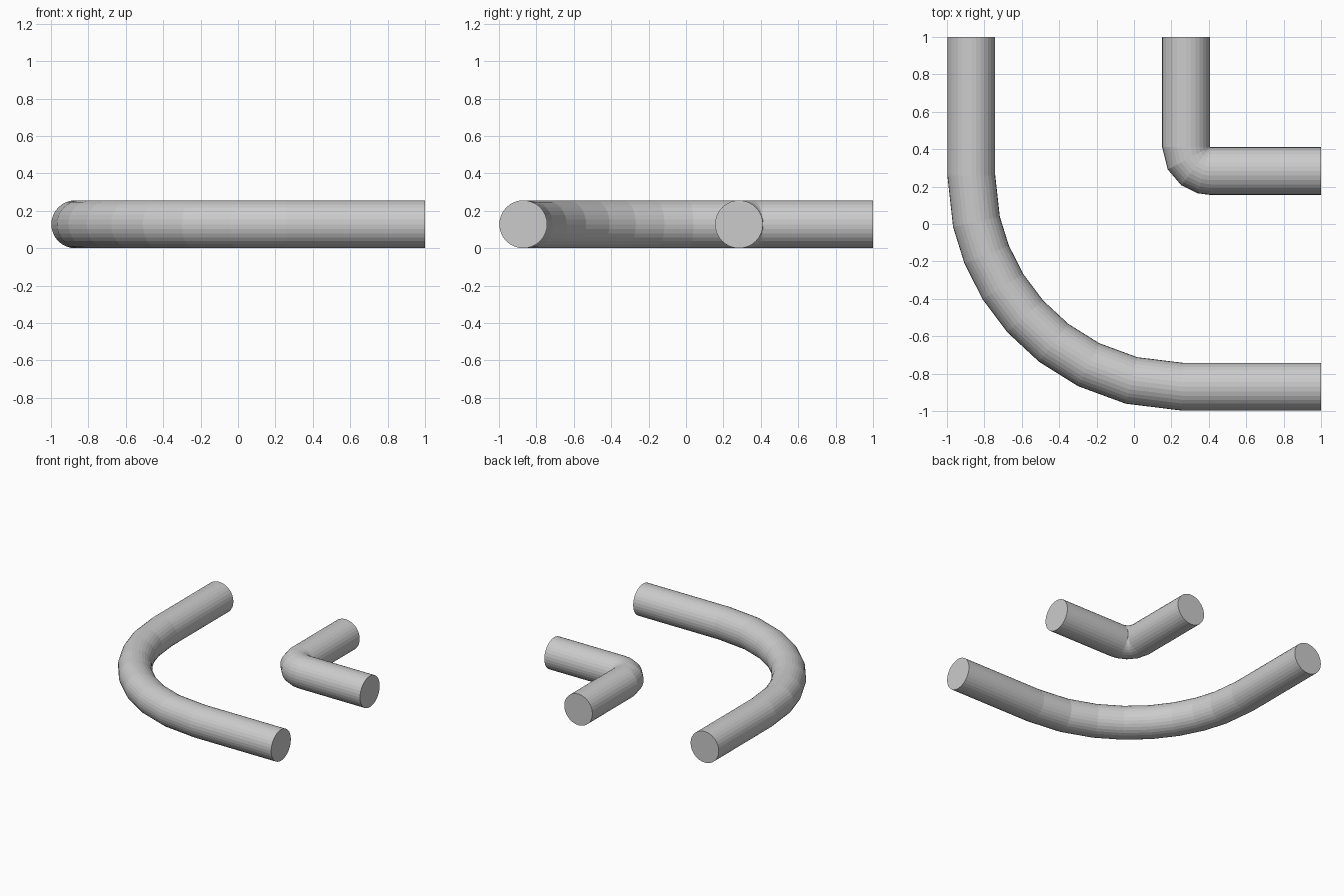
import bpy, bmesh
from math import sin, cos, pi, radians
from mathutils import Vector

if "Cube" in bpy.data.objects:
    bpy.data.objects.remove(bpy.data.objects["Cube"])

R = 0.128      # tube radius
SIDES = 32


def bent_pipe(name, centre, bend, angles):
    """Pipe running from x = 1 round a quarter bend to y = 1, with flat end caps."""
    cx, cy = centre
    # each station: centre point and outward direction of the bend
    stations = [(Vector((1, cy - bend, R)), Vector((0, -1, 0)))]
    for a in angles:
        out = Vector((-sin(radians(a)), -cos(radians(a)), 0))
        stations.append((Vector((cx, cy, R)) + out * bend, out))
    stations.append((Vector((cx - bend, 1, R)), Vector((-1, 0, 0))))

    bm = bmesh.new()
    rings = []
    for p, out in stations:
        rings.append([bm.verts.new(p + out * R * cos(t) + Vector((0, 0, R * sin(t))))
                      for t in (2 * pi * i / SIDES for i in range(SIDES))])
    for a, b in zip(rings, rings[1:]):
        for i in range(SIDES):
            j = (i + 1) % SIDES
            bm.faces.new((a[i], a[j], b[j], b[i]))
    bm.faces.new(rings[0])
    bm.faces.new(rings[-1])
    bmesh.ops.recalc_face_normals(bm, faces=bm.faces)
    mesh = bpy.data.meshes.new(name)
    bm.to_mesh(mesh)
    bm.free()
    obj = bpy.data.objects.new(name, mesh)
    bpy.context.collection.objects.link(obj)
    return obj


# wide outer bend
bent_pipe("outer_pipe", (0.26, 0.26), 1.13, [0, 14, 26.4, 37.6, 48.2, 58.2, 68, 77.3, 90])
# tight inner elbow
bent_pipe("inner_pipe", (0.407, 0.412), 0.1285, [0, 15, 37, 62, 90])
